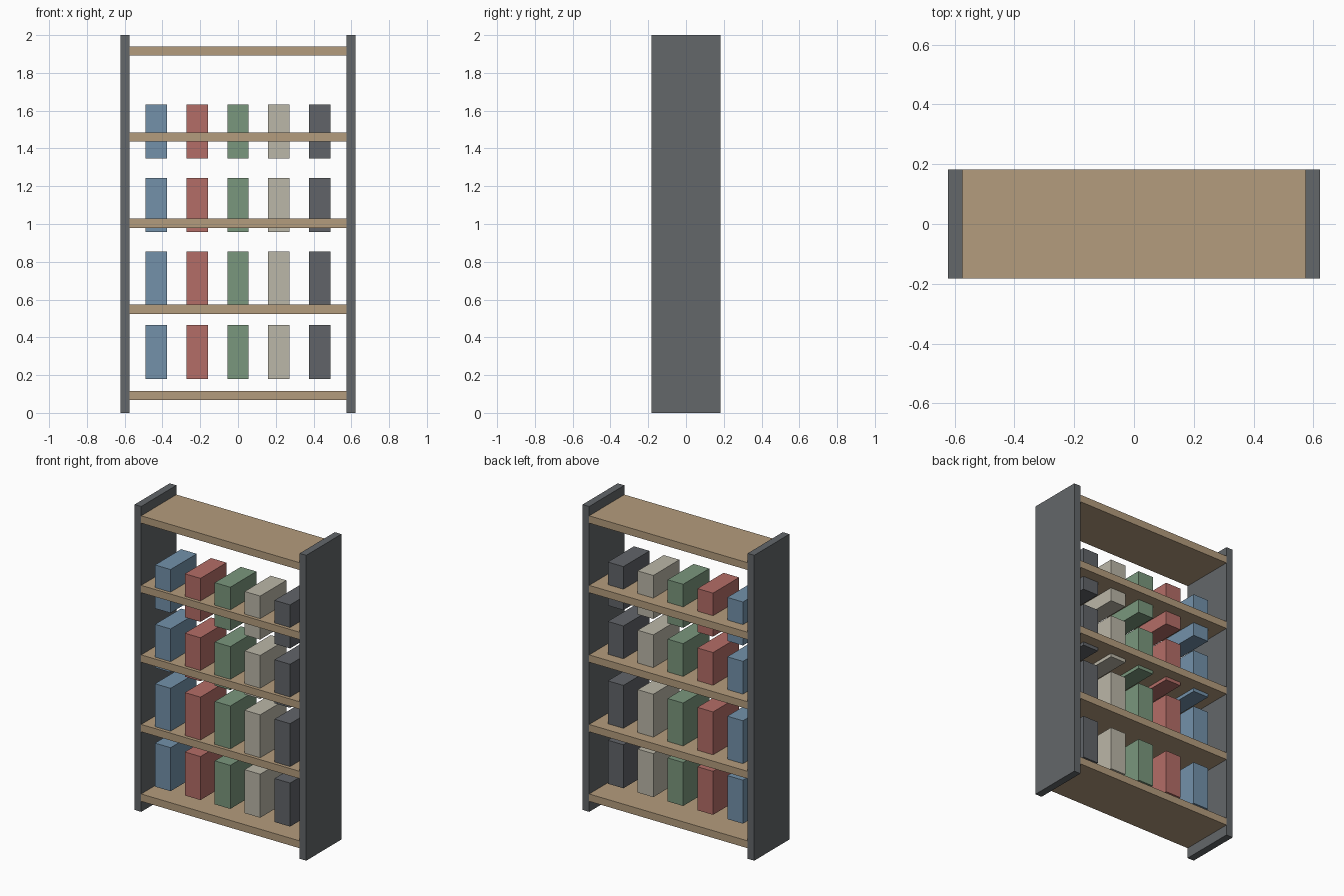
import bpy

if "Cube" in bpy.data.objects:
    bpy.data.objects.remove(bpy.data.objects["Cube"], do_unlink=True)


def linear(c):
    c /= 255
    return c / 12.92 if c <= 0.04045 else ((c + 0.055) / 1.055) ** 2.4


def material(name, *rgb):
    mat = bpy.data.materials.new(name)
    color = [linear(c) for c in rgb] + [1]
    mat.use_nodes = True
    mat.diffuse_color = color
    mat.node_tree.nodes["Principled BSDF"].inputs["Base Color"].default_value = color
    return mat


def box(name, center, size, mat):
    bpy.ops.mesh.primitive_cube_add(size=1, location=center)
    obj = bpy.context.object
    obj.name = name
    obj.scale = size
    bpy.ops.object.transform_apply(location=False, rotation=False, scale=True)
    obj.data.materials.append(mat)
    return obj


frame = material("dark grey frame", 99, 103, 106)
wood = material("light wood", 180, 156, 125)
book_colors = [
    ("blue", material("dusty blue", 115, 145, 170)),
    ("red", material("brick red", 180, 109, 103)),
    ("green", material("sage green", 122, 151, 125)),
    ("cream", material("cream grey", 187, 183, 168)),
    ("charcoal", material("charcoal", 97, 100, 105)),
]

DEPTH = 0.364

# Upright side panels
for side, x in (("right", -0.598), ("left", 0.598)):
    box(f"{side}_side_panel", (x, 0, 1), (0.048, DEPTH, 2), frame)

# Five evenly spaced shelves between the panels
for i in range(5):
    box(f"shelf_{i + 1}", (0, 0, 0.093 + 0.4555 * i), (1.148, DEPTH, 0.048), wood)

# Four rows of books, spaced a little closer than the shelves
for row in range(4):
    for col, (color, mat) in enumerate(book_colors):
        box(f"{color}_book_{row + 1}",
            (0.2165 * (col - 2), -0.025, 0.322 + 0.389 * row),
            (0.113, 0.27, 0.285), mat)
